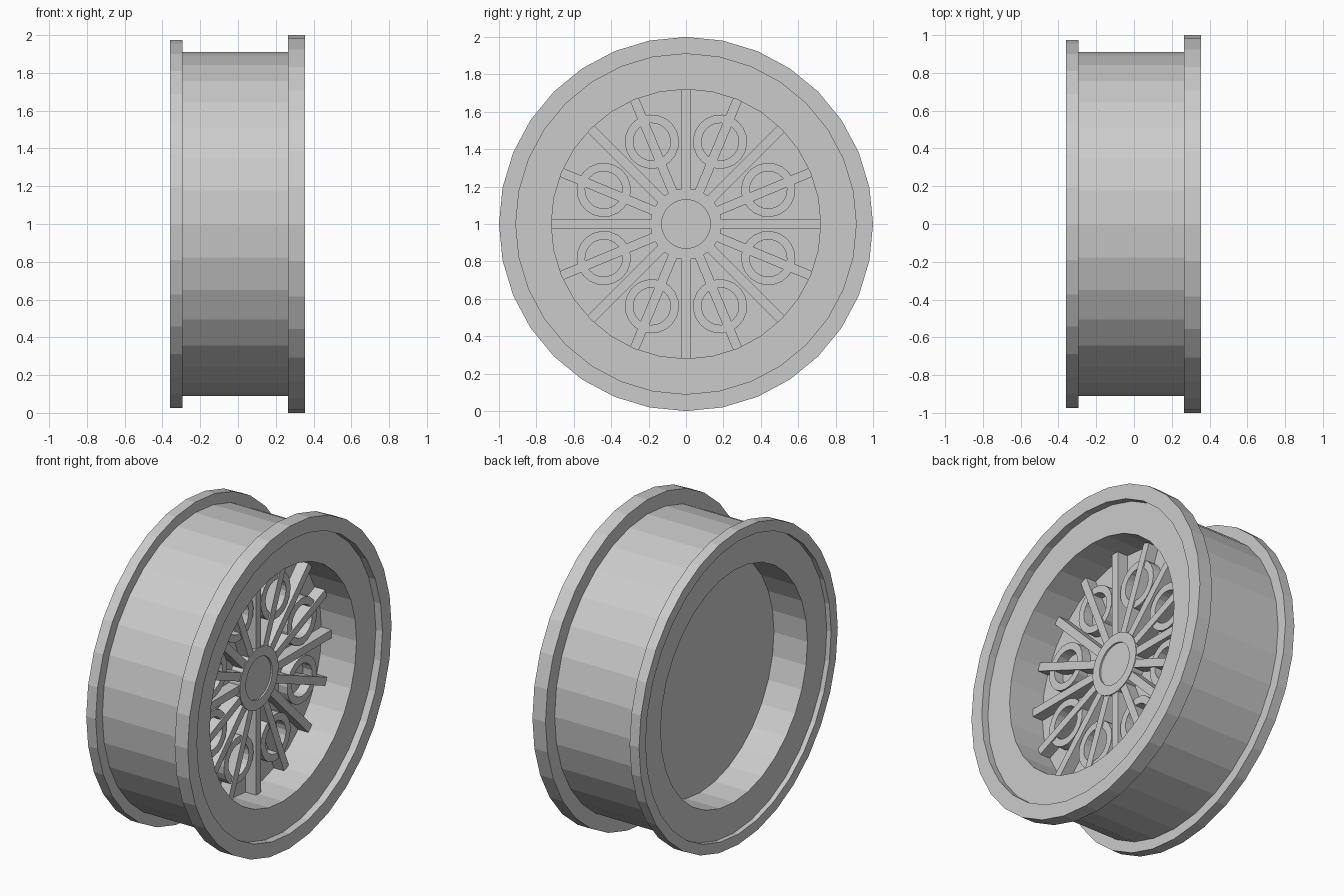
import bpy, bmesh, math
from mathutils import Matrix

if "Cube" in bpy.data.objects:
    bpy.data.objects.remove(bpy.data.objects["Cube"])

AXLE = Matrix.Translation((0, 0, 1))


def finish(name, bm):
    bmesh.ops.recalc_face_normals(bm, faces=bm.faces)
    bm.transform(AXLE)
    mesh = bpy.data.meshes.new(name)
    bm.to_mesh(mesh)
    bm.free()
    obj = bpy.data.objects.new(name, mesh)
    bpy.context.collection.objects.link(obj)
    return obj


def lathe(name, profile, sides, closed=False, moves=(Matrix(),)):
    """Spin (x, radius) points about the x axis, one copy per move."""
    bm = bmesh.new()
    n = len(profile)
    for move in moves:
        rings = []
        for x, r in profile:
            angles = [2 * math.pi * k / sides for k in range(sides)]
            rings.append([bm.verts.new(move @ Matrix.Rotation(a, 4, 'X')
                          @ Matrix.Translation((x, 0, r)).to_translation()) for a in angles])
        for i in range(n if closed else n - 1):
            a, b = rings[i], rings[(i + 1) % n]
            for k in range(sides):
                j = (k + 1) % sides
                bm.faces.new((a[k], a[j], b[j], b[k]))
        if not closed:
            bm.faces.new(rings[0])
            bm.faces.new(rings[-1])
    return finish(name, bm)


# Rim: barrel, two flanges with shallow recessed faces, inner wall
lathe("rim", [(-0.33, 0.72), (-0.33, 0.91), (-0.36, 0.91), (-0.36, 0.975),
              (-0.295, 0.975), (-0.295, 0.91), (0.265, 0.91), (0.265, 1.0),
              (0.355, 1.0), (0.355, 0.91), (0.31, 0.91), (0.31, 0.72)], 32, closed=True)

# Solid web inside the rim
lathe("web_disc", [(-0.10, 0.72), (0.07, 0.72)], 32)

# Hub with a shallow dished centre
lathe("hub", [(0.06, 0.19), (0.145, 0.19), (0.145, 0.13), (0.135, 0.13)], 32)

# Sixteen radial spokes
bm = bmesh.new()
for k in range(16):
    m = (Matrix.Rotation(k * math.pi / 8, 4, 'X')
         @ Matrix.Translation((0.0975, 0, 0.43))
         @ Matrix.Diagonal((0.085, 0.05, 0.58, 1)))
    bmesh.ops.create_cube(bm, size=1, matrix=m)
finish("spokes", bm)

# Decorative rings on every second spoke
moves = [Matrix.Rotation((k + 0.5) * math.pi / 4, 4, 'X') @ Matrix.Translation((0, 0, 0.476))
         for k in range(8)]
lathe("spoke_rings", [(0.06, 0.10), (0.06, 0.145), (0.132, 0.145), (0.132, 0.10)],
      20, closed=True, moves=moves)
